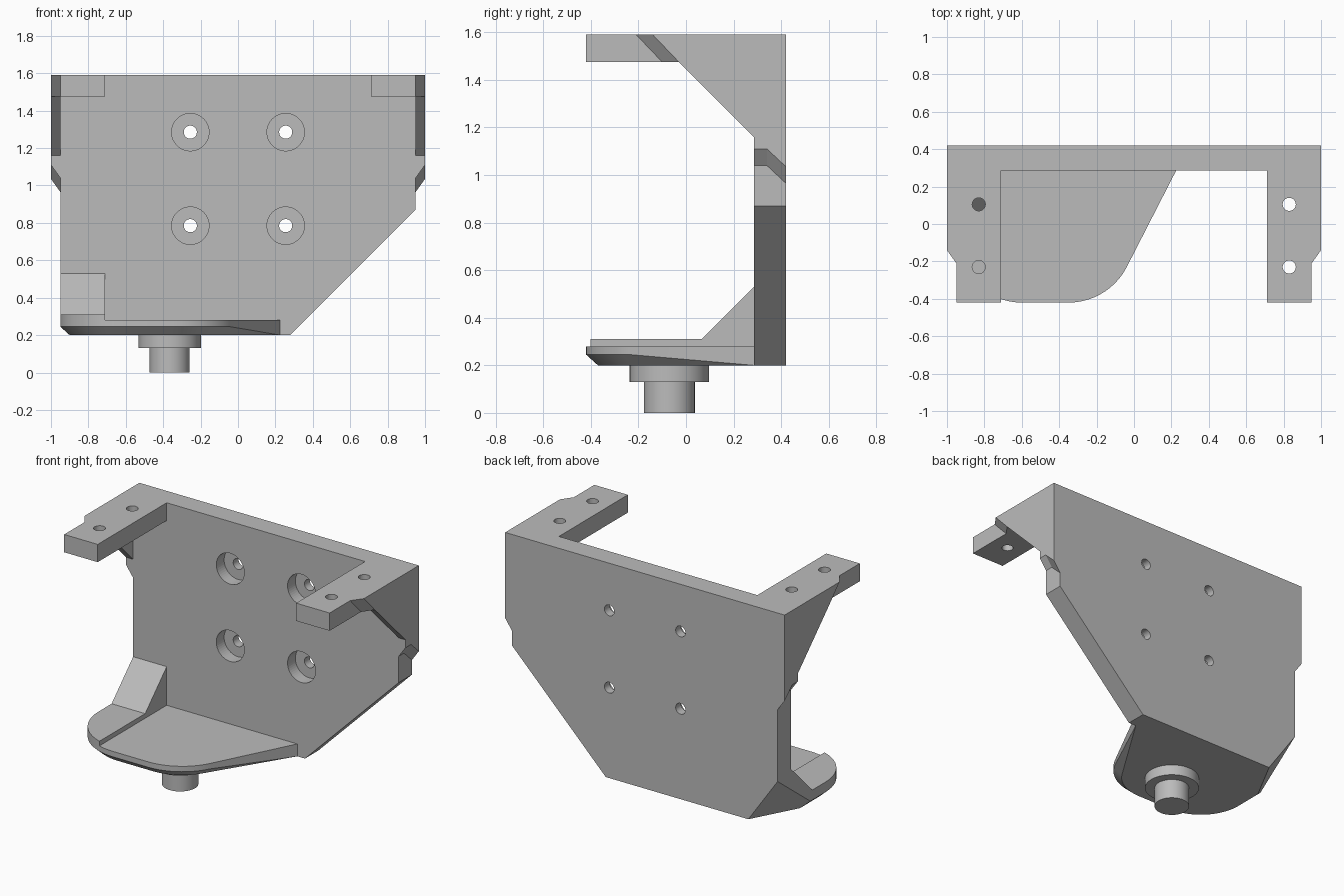
import bpy, bmesh, math
from mathutils import Vector

if "Cube" in bpy.data.objects:
    bpy.data.objects.remove(bpy.data.objects["Cube"])

grey = bpy.data.materials.new("light_grey_metal")
grey.use_nodes = True
COLOUR = (0.5, 0.5, 0.5, 1)
grey.diffuse_color = COLOUR
grey.node_tree.nodes["Principled BSDF"].inputs["Base Color"].default_value = COLOUR

# Main dimensions
TOP, BASE = 1.59, 0.2
FRONT, FACE, BACK = -0.42, 0.285, 0.42
SIDE, EDGE, INNER = 0.95, 1.0, 0.71
ARM_Z, SHELF_Z, PAD_Z = 1.475, 0.28, 0.31

# Slanted trim across the lower rear corner
corner = [Vector(p) for p in ((-SIDE, BACK, 0.5), (-0.74, BACK, BASE), (-0.9, 0.12, BASE))]
trim_normal = (corner[1] - corner[0]).cross(corner[2] - corner[0])
if trim_normal.x > 0:
    trim_normal.negate()


def finish(name, bm):
    bmesh.ops.recalc_face_normals(bm, faces=bm.faces)
    mesh = bpy.data.meshes.new(name)
    bm.to_mesh(mesh)
    bm.free()
    obj = bpy.data.objects.new(name, mesh)
    bpy.context.collection.objects.link(obj)
    mesh.materials.append(grey)
    return obj


def solid(name, points, trim=False):
    """Convex solid around points, optionally trimmed at the rear corner."""
    bm = bmesh.new()
    for p in points:
        bm.verts.new(p)
    hull = bmesh.ops.convex_hull(bm, input=bm.verts)
    loose = set(hull["geom_interior"]) | set(hull["geom_unused"])
    bmesh.ops.delete(bm, geom=[v for v in loose if isinstance(v, bmesh.types.BMVert)], context="VERTS")
    if trim:
        cut = bmesh.ops.bisect_plane(bm, geom=bm.verts[:] + bm.edges[:] + bm.faces[:],
                                     plane_co=corner[0], plane_no=trim_normal, clear_outer=True)
        rim = [e for e in cut["geom_cut"] if isinstance(e, bmesh.types.BMEdge)]
        bmesh.ops.holes_fill(bm, edges=rim)
    bmesh.ops.dissolve_limit(bm, angle_limit=0.01, verts=bm.verts, edges=bm.edges)
    return finish(name, bm)


def across_x(x0, x1, profile):
    return [(x, y, z) for x in (x0, x1) for y, z in profile]


def across_y(y0, y1, profile):
    return [(x, y, z) for y in (y0, y1) for x, z in profile]


def cylinder(name, radius, depth, centre, along_y=False):
    bm = bmesh.new()
    bmesh.ops.create_cone(bm, cap_ends=True, segments=48, radius1=radius, radius2=radius, depth=depth)
    if along_y:
        for v in bm.verts:
            v.co = (v.co.x, v.co.z, v.co.y)
    bmesh.ops.translate(bm, verts=bm.verts, vec=centre)
    return finish(name, bm)


def drill(obj, cutter):
    mod = obj.modifiers.new("hole", "BOOLEAN")
    mod.operation = "DIFFERENCE"
    mod.solver = "EXACT"
    mod.object = cutter
    cutter.hide_render = True
    cutter.hide_set(True)
    cutter.display_type = "WIRE"


# Back plate with four counterbored holes
plate = solid("back_plate", across_y(FACE, BACK, [
    (-SIDE, TOP), (SIDE, TOP), (SIDE, 0.87), (0.28, BASE), (-SIDE, BASE)]), trim=True)
for x in (-0.255, 0.255):
    for z in (0.785, 1.285):
        drill(plate, cylinder("bolt_hole_cutter", 0.035, 0.5, (x, 0.35, z), True))
        drill(plate, cylinder("counterbore_cutter", 0.1, 0.16, (x, FACE, z), True))

# Mirrored arms, side flanges and webs
for s, side in ((1, "left"), (-1, "right")):
    arm = solid(side + "_arm", across_x(s * INNER, s * SIDE, [
        (FRONT, ARM_Z), (FACE, ARM_Z), (FACE, TOP), (FRONT, TOP)]))
    for y in (0.105, -0.23):
        drill(arm, cylinder("arm_hole_cutter", 0.035, 0.4, (s * 0.83, y, 1.53)))
    # Outer strip of the arm ends in a slanted notch
    solid(side + "_arm_edge",
          across_x(s * EDGE, s * EDGE, [(-0.14, TOP), (-0.03, ARM_Z), (FACE, ARM_Z), (FACE, TOP)])
          + across_x(s * SIDE, s * SIDE, [(-0.21, TOP), (-0.1, ARM_Z), (FACE, ARM_Z), (FACE, TOP)]))
    solid(side + "_web", across_x(s * SIDE, s * EDGE, [
        (-0.03, ARM_Z), (FACE, ARM_Z), (FACE, 1.16)]))
    # Flange has a level front part and a slanted rear part
    for part, y0, y1, drop in (("front", FACE, 0.34, 0), ("rear", 0.34, BACK, 0.075)):
        solid(side + "_flange_" + part,
              across_x(s * EDGE, s * EDGE, [(y0, TOP), (y1, TOP), (y0, 1.11), (y1, 1.11 - drop)])
              + across_x(s * SIDE, s * SIDE, [(y0, TOP), (y1, TOP), (y0, 1.04), (y1, 1.04 - drop)]))


# Rounded shelf outline
def shelf_outline(inset):
    radius = 0.35 - inset
    pts = [(-SIDE + inset, FACE)]
    for cx, start in ((-0.6, 180), (-0.35, 270)):
        for i in range(17):
            a = math.radians(start + i * 90 / 16)
            pts.append((cx + radius * math.cos(a), -0.07 + radius * math.sin(a)))
    return pts + [(-inset, 0.06 - inset), (0.225, FACE)]


def at_height(points, z):
    return [(x, y, z) for x, y in points]


# Shelf with a bevelled underside
rim = shelf_outline(0)
shelf = solid("shelf", at_height(rim, SHELF_Z) + at_height(rim, 0.245)
              + at_height(shelf_outline(0.05), BASE), trim=True)

# Raised pad on the shelf and the brace behind it
pad = [p for p in rim if p[0] <= -INNER]
pad += [(-INNER, -0.07 - math.sqrt(0.35 ** 2 - (0.6 - INNER) ** 2)), (-INNER, FACE)]
pad_obj = solid("shelf_pad", at_height(pad, SHELF_Z) + at_height(pad, PAD_Z), trim=True)
solid("shelf_brace", across_x(-SIDE, -INNER, [
    (0.065, PAD_Z), (FACE, PAD_Z), (FACE, 0.53)]), trim=True)

# Pivot stud below the shelf
collar = cylinder("stud_collar", 0.167, 0.07, (-0.365, -0.07, 0.165))
pin = cylinder("stud_pin", 0.107, 0.13, (-0.365, -0.07, 0.065))

# Smooth the round parts, keeping edges sharp
bpy.ops.object.select_all(action="DESELECT")
for obj in (shelf, pad_obj, collar, pin):
    obj.select_set(True)
bpy.context.view_layer.objects.active = shelf
bpy.ops.object.shade_smooth_by_angle(angle=math.radians(30))
